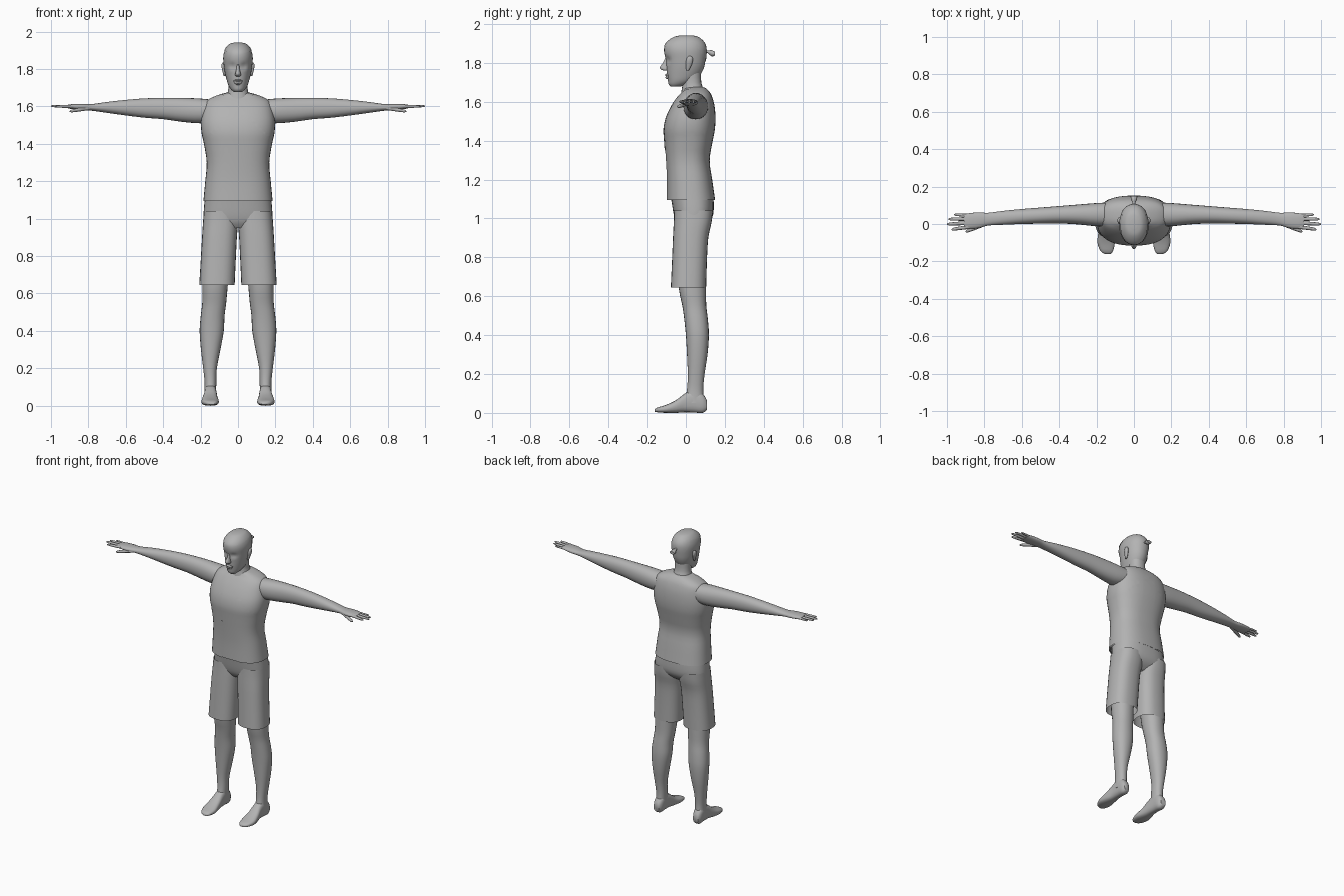
import bpy, bmesh, math
from mathutils import Vector

grey = bpy.data.materials.new("grey")
grey.diffuse_color = (0.45, 0.45, 0.45, 1)


def finish(bm, name, mirror=False, angle=50):
    bmesh.ops.recalc_face_normals(bm, faces=bm.faces[:])
    me = bpy.data.meshes.new(name)
    bm.to_mesh(me)
    bm.free()
    me.materials.append(grey)
    me.shade_smooth()
    me.set_sharp_from_angle(angle=math.radians(angle))
    ob = bpy.data.objects.new(name, me)
    bpy.context.collection.objects.link(ob)
    if mirror:
        ob.modifiers.new("mirror", 'MIRROR')
    return ob


def spline(rings, steps):
    """Smoothly interpolate between cross-sections."""
    out = []
    for i in range(len(rings) - 1):
        p0, p1 = rings[max(i - 1, 0)], rings[i]
        p2, p3 = rings[i + 1], rings[min(i + 2, len(rings) - 1)]
        for k in range(steps):
            t = k / steps
            out.append([0.5 * (2 * b + (c - a) * t + (2 * a - 5 * b + 4 * c - d) * t * t
                               + (3 * b - a - 3 * c + d) * t ** 3)
                        for a, b, c, d in zip(p0, p1, p2, p3)])
    return out + [list(rings[-1])]


def loft(rings, axis, n=24, power=2.2, steps=3, caps=True, inset=0.0):
    """Skin sections (t, u0, u1, v0, v1) along an axis."""
    place = {'x': lambda t, u, v: (t, u, v),
             'y': lambda t, u, v: (u, t, v),
             'z': lambda t, u, v: (u, v, t)}[axis]
    bm = bmesh.new()
    loops = []
    for t, u0, u1, v0, v1 in spline(rings, steps):
        loop = []
        for i in range(n):
            a = 2 * math.pi * i / n
            c, s = math.cos(a), math.sin(a)
            c = math.copysign(abs(c) ** (2 / power), c)
            s = math.copysign(abs(s) ** (2 / power), s)
            loop.append(bm.verts.new(place(t, (u0 + u1) / 2 + c * ((u1 - u0) / 2 - inset),
                                           (v0 + v1) / 2 + s * ((v1 - v0) / 2 - inset))))
        loops.append(loop)
    for a, b in zip(loops, loops[1:]):
        for i in range(n):
            j = (i + 1) % n
            bm.faces.new((a[i], a[j], b[j], b[i]))
    if caps:
        bm.faces.new(loops[0])
        bm.faces.new(loops[-1])
    return bm


def cut(bm, co, no):
    bmesh.ops.bisect_plane(bm, geom=bm.verts[:] + bm.edges[:] + bm.faces[:],
                           plane_co=co, plane_no=no)


def remove(bm, test):
    faces = [f for f in bm.faces if test(f.calc_center_median())]
    bmesh.ops.delete(bm, geom=faces, context='FACES')


def sym(rows):
    """(z, half width, front, back) to full sections."""
    return [(z, -w, w, f, b) for z, w, f, b in rows]


# Torso: inner shirt and open-fronted vest
torso = sym([(1.095, .185, -.10, .15), (1.2, .175, -.10, .135), (1.3, .167, -.105, .122),
             (1.4, .182, -.112, .138), (1.46, .195, -.115, .149), (1.52, .198, -.103, .152),
             (1.58, .188, -.075, .147), (1.625, .172, -.045, .135), (1.65, .135, -.025, .122),
             (1.668, .085, -.015, .105), (1.675, .055, -.005, .09)])
finish(loft(torso, 'z', 40, 2.5, inset=.006), "shirt")
vest = loft(torso, 'z', 40, 2.5, caps=False)
for s in (-1, 1):
    cut(vest, (s * .055, 0, 0), (1, 0, 0))
    cut(vest, (0, 0, 1.59), (-s * .9, 0, 1))
cut(vest, (0, 0, 1.35), (0, 0, 1))
remove(vest, lambda c: c.y < .02 and ((abs(c.x) < .055 and c.z < 1.35)
                                      or c.z > 1.59 + .9 * abs(c.x)))
finish(vest, "vest")

# Shorts
finish(loft(sym([(1.13, .175, -.08, .14), (1.08, .18, -.072, .143), (1.02, .184, -.062, .14),
                 (.98, .18, -.05, .118), (.95, .15, -.03, .08)]), 'z', 36, 2.5), "shorts_hips")
finish(loft([(1.04, .005, .182, -.06, .138), (.98, .0, .187, -.062, .132),
             (.9, .006, .192, -.066, .115), (.78, .012, .199, -.071, .108),
             (.645, .018, .207, -.077, .104)], 'z', 28, 2.5, caps=False),
       "shorts_leg", True)

# Bare legs and feet
finish(loft([(.8, .04, .185, -.045, .1), (.64, .055, .19, -.036, .103),
             (.55, .063, .191, -.018, .105), (.48, .072, .199, -.008, .113),
             (.4, .076, .205, .0, .118), (.3, .094, .198, .006, .111),
             (.2, .113, .186, .01, .096), (.12, .116, .178, .006, .089),
             (.05, .117, .18, -.01, .095)], 'z'), "leg", True)
finish(loft([(-.16, .125, .155, .006, .018), (-.145, .112, .178, .003, .028),
             (-.1, .102, .195, 0, .042), (-.05, .108, .19, 0, .066),
             (-.005, .113, .181, .003, .1), (.04, .116, .179, .002, .12),
             (.085, .118, .178, 0, .1), (.108, .13, .168, .015, .065)], 'y', 20, 2.6),
       "foot", True)

# Arms with palms
finish(loft([(.13, -.01, .115, 1.52, 1.635), (.2, -.012, .112, 1.51, 1.642),
             (.3, -.002, .104, 1.518, 1.646), (.4, .003, .096, 1.532, 1.646),
             (.5, .002, .088, 1.54, 1.643), (.6, .0, .08, 1.552, 1.635),
             (.7, -.004, .07, 1.566, 1.624), (.78, -.008, .06, 1.577, 1.613),
             (.83, -.022, .062, 1.58, 1.614), (.88, -.025, .058, 1.585, 1.613),
             (.91, -.02, .052, 1.59, 1.609)], 'x', 24), "arm", True)

# Fingers: (root x, root y, root z, tip x, tip y, tip z, radius)
for name, rx, ry, rz, tx, ty, tz, r in (
        ("index_finger", .88, -.015, 1.6, .975, -.029, 1.6, .010),
        ("middle_finger", .88, .006, 1.6, 1.0, -.001, 1.602, .010),
        ("ring_finger", .88, .027, 1.6, .992, .026, 1.602, .0095),
        ("little_finger", .88, .046, 1.599, .962, .05, 1.6, .008),
        ("thumb", .79, .005, 1.592, .9, -.04, 1.574, .013)):
    rows = []
    for t, k in ((0, 1.1), (.35, 1), (.7, .9), (.92, .7), (1, .25)):
        y, z = ry + (ty - ry) * t, rz + (tz - rz) * t
        rows.append((rx + (tx - rx) * t, y - r * k, y + r * k, z - r * k * .8, z + r * k * .8))
    finish(loft(rows, 'x', 10, 2, 2), name, True)

# Neck
finish(loft(sym([(1.62, .075, -.03, .11), (1.66, .06, -.022, .094), (1.7, .051, -.018, .079),
                 (1.77, .052, -.03, .078)]), 'z'), "neck")

# Head with eye sockets
skull = sym([(1.678, .022, -.078, -.03), (1.69, .037, -.088, .01), (1.71, .05, -.092, .045),
             (1.74, .06, -.097, .075), (1.78, .07, -.1, .094), (1.82, .076, -.104, .101),
             (1.86, .079, -.112, .104), (1.89, .074, -.108, .1), (1.915, .062, -.088, .085),
             (1.935, .041, -.056, .058), (1.942, .015, -.02, .025)])
head = loft(skull, 'z', 36, 2.1, 4)
for v in head.verts:
    for s in (-1, 1):
        d = (Vector((s * .03, 0, 1.815)) - Vector((v.co.x, 0, v.co.z))).length
        if v.co.y < -.03 and d < .022:
            v.co.y += .009 * (1 - (d / .022) ** 2)
finish(head, "head")

# Hair cap: level at the brow, dropping down the back of the head
hair = loft(skull, 'z', 36, 2.1, 4, inset=-.003)
plane_a = (Vector((0, -.11, 1.887)), Vector((0, -.16, 1)))
plane_b = (Vector((0, .045, 1.905)), Vector((0, 1, .6)))
cut(hair, *plane_a)
cut(hair, *plane_b)
remove(hair, lambda c: (c - plane_a[0]).dot(plane_a[1]) < 0
       and ((c - plane_b[0]).dot(plane_b[1]) < 0 or c.z < 1.80))
remove(hair, lambda c: c.z < 1.80)
finish(hair, "hair_cap")

# Tied hair tail flaring backwards
finish(loft([(.095, -.008, .008, 1.856, 1.872), (.112, -.007, .007, 1.851, 1.864),
             (.132, -.016, .016, 1.833, 1.866), (.15, -.018, .018, 1.838, 1.857)],
            'y', 12, 2, 2), "hair_tail")

# Nose, lips and ears
finish(loft(sym([(1.825, .007, -.106, -.08), (1.8, .009, -.118, -.08), (1.778, .014, -.134, -.08),
                 (1.766, .016, -.128, -.08), (1.76, .01, -.112, -.08)]), 'z', 14, 2, 2), "nose")
finish(loft(sym([(1.745, .012, -.1, -.08), (1.738, .024, -.108, -.07), (1.731, .022, -.103, -.07),
                 (1.724, .019, -.106, -.07), (1.716, .01, -.096, -.07)]), 'z', 14, 2, 2), "lips")
finish(loft([(1.762, .066, .076, .002, .015), (1.78, .066, .081, .0, .026),
             (1.81, .068, .088, .0, .036), (1.828, .07, .087, .006, .034),
             (1.835, .072, .082, .014, .026)], 'z', 14, 2, 2), "ear", True)
